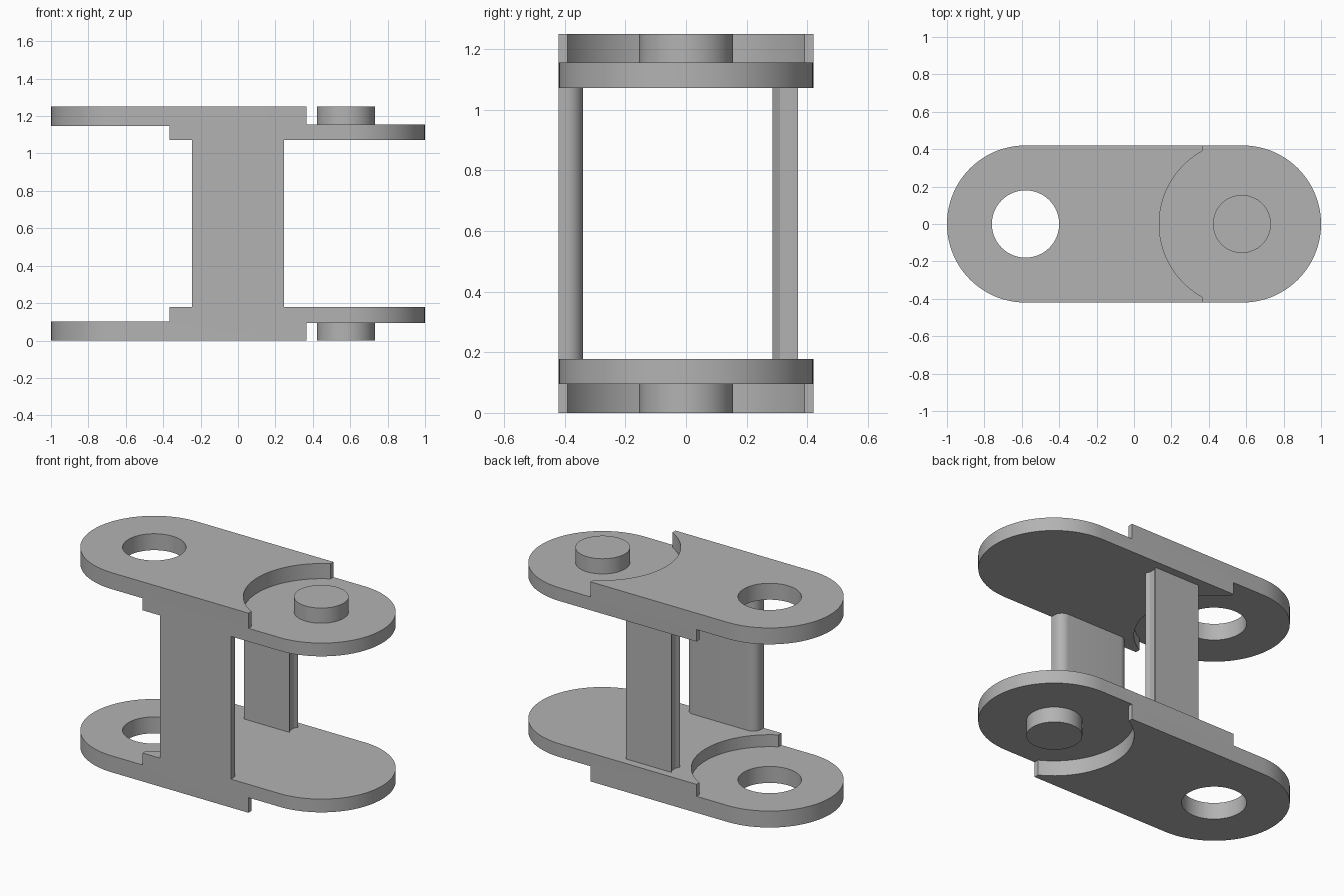
import bpy, bmesh
from math import sin, cos, pi, acos, radians

if "Cube" in bpy.data.objects:
    bpy.data.objects.remove(bpy.data.objects["Cube"], do_unlink=True)

MID = 0.625      # mid height of the link
PIVOT = 0.58     # distance of both pivots from the centre
R = 0.42         # half width of the plates
CLEAR = 0.445    # radius of the clearance around a neighbouring link
SHOULDER = 0.367

grey = bpy.data.materials.new("plain grey")
grey.use_nodes = True
colour = (0.45, 0.45, 0.45, 1)
grey.diffuse_color = colour
grey.node_tree.nodes["Principled BSDF"].inputs["Base Color"].default_value = colour


def arc(cx, cy, r, start, end, steps):
    angles = [start + (end - start) * i / steps for i in range(steps + 1)]
    return [(cx + r * cos(a), cy + r * sin(a)) for a in angles]


def prism(name, outline, z0, z1):
    """Extrude an outline from z0 to z1, measured from mid height."""
    bm = bmesh.new()
    face = bm.faces.new([bm.verts.new((x, y, z0)) for x, y in outline])
    ext = bmesh.ops.extrude_face_region(bm, geom=[face])
    top = [v for v in ext["geom"] if isinstance(v, bmesh.types.BMVert)]
    bmesh.ops.translate(bm, verts=top, vec=(0, 0, z1 - z0))
    bmesh.ops.recalc_face_normals(bm, faces=bm.faces)
    mesh = bpy.data.meshes.new(name)
    bm.to_mesh(mesh)
    bm.free()
    mesh.materials.append(grey)
    obj = bpy.data.objects.new(name, mesh)
    obj.location.z = MID
    bpy.context.collection.objects.link(obj)
    return obj


def activate(obj):
    bpy.ops.object.select_all(action='DESELECT')
    obj.select_set(True)
    bpy.context.view_layer.objects.active = obj


def combine(obj, other, operation):
    """Apply a boolean and discard the second object."""
    bpy.context.view_layer.update()
    activate(obj)
    mod = obj.modifiers.new("combine", 'BOOLEAN')
    mod.operation, mod.solver, mod.object = operation, 'EXACT', other
    bpy.ops.object.modifier_apply(modifier=mod.name)
    bpy.data.objects.remove(other, do_unlink=True)


def disc(name, x, r, z0, z1):
    return prism(name, arc(x, 0, r, 0, 2 * pi, 64)[:-1], z0, z1)


def plate_outline(side):
    """Rounded end around one pivot, scooped around the opposite pivot."""
    spread = acos((PIVOT - SHOULDER) / CLEAR)
    pts = arc(-PIVOT, 0, R, pi / 2, 3 * pi / 2, 48)
    pts += [(SHOULDER, -R)]
    pts += arc(PIVOT, 0, CLEAR, pi + spread, pi - spread, 40)
    pts += [(SHOULDER, R)]
    return [(side * x, y) for x, y in pts]


# Upper plate: outer layer with hole, inner layer with pin
frame = prism("link_frame", plate_outline(1), 0.522, MID)
combine(frame, prism("inner_layer", plate_outline(-1), 0.447, 0.53), 'UNION')
combine(frame, disc("hole_cutter", -PIVOT, 0.18, 0.3, 0.8), 'DIFFERENCE')
combine(frame, disc("pivot_pin", 0.577, 0.155, 0.5, MID), 'UNION')

# Lower plate mirrors the upper one
activate(frame)
mirror = frame.modifiers.new("mirror", 'MIRROR')
mirror.use_axis = (False, False, True)
bpy.ops.object.modifier_apply(modifier=mirror.name)

# Front wall with rounded inner corners
w, inner, fillet = 0.245, -0.34, 0.055
wall = [(-w, -R), (w, -R)]
wall += arc(w - fillet, inner - fillet, fillet, 0, pi / 2, 10)
wall += arc(fillet - w, inner - fillet, fillet, pi / 2, pi, 10)
combine(frame, prism("front_wall", wall, -0.5, 0.5), 'UNION')

# Back bar with a shallow groove down each end
half = [(0.157, 0.285), (0.145, 0.31), (0.145, 0.345), (0.157, 0.37)]
bar = half + [(-x, y) for x, y in reversed(half)]
back_bar = prism("back_bar", bar, -0.449, 0.449)

activate(frame)
bpy.ops.object.shade_smooth_by_angle(angle=radians(30))
